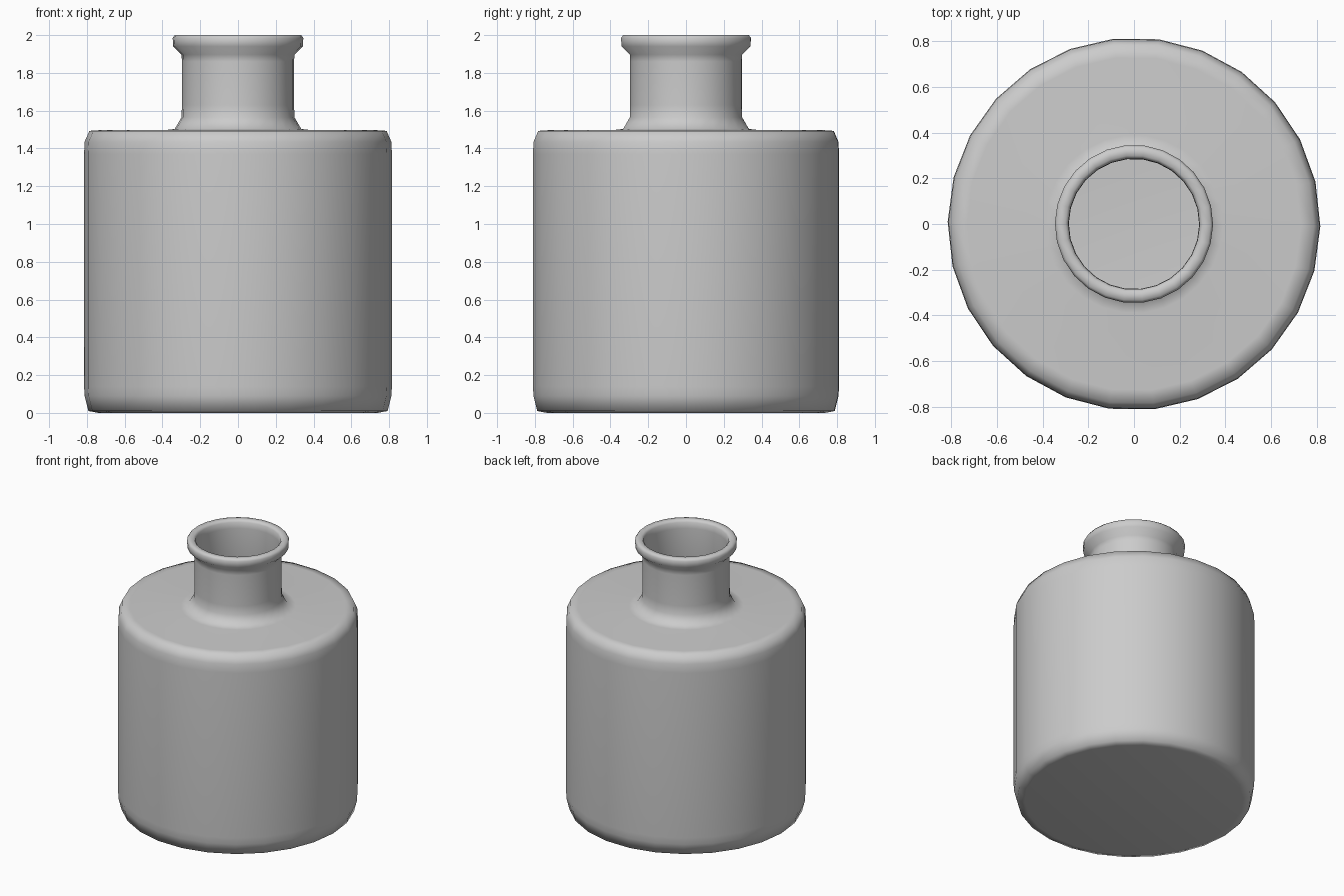
import bpy, bmesh, math

if "Cube" in bpy.data.objects:
    bpy.data.objects.remove(bpy.data.objects["Cube"])

SIDES = 26
OFFSET = math.radians(-0.7)

# Bottle profile (radius, height): outside from base to lip, then thin inner wall
outer = [(0.74, 0.0), (0.792, 0.01), (0.812, 0.09), (0.815, 0.14),
         (0.815, 1.37), (0.812, 1.435), (0.787, 1.493), (0.73, 1.497),
         (0.39, 1.497), (0.335, 1.503), (0.299, 1.565), (0.297, 1.63),
         (0.297, 1.86), (0.299, 1.897), (0.343, 1.94), (0.346, 1.985),
         (0.335, 2.0), (0.30, 2.0), (0.287, 1.985)]
inner = [(0.285, 1.94), (0.285, 1.55), (0.31, 1.485), (0.72, 1.482),
         (0.775, 1.475), (0.798, 1.42), (0.798, 0.1), (0.775, 0.03), (0.72, 0.02)]


def lathe(name, profile):
    bm = bmesh.new()
    rings = []
    for r, z in profile:
        angles = [OFFSET + 2 * math.pi * i / SIDES for i in range(SIDES)]
        rings.append([bm.verts.new((r * math.cos(a), r * math.sin(a), z)) for a in angles])
    for a, b in zip(rings, rings[1:]):
        for i in range(SIDES):
            j = (i + 1) % SIDES
            bm.faces.new((a[i], a[j], b[j], b[i]))
    # Base outside and floor inside
    bm.faces.new(rings[0][::-1])
    bm.faces.new(rings[-1])
    for f in bm.faces:
        f.smooth = True
    bmesh.ops.recalc_face_normals(bm, faces=bm.faces[:])
    mesh = bpy.data.meshes.new(name)
    bm.to_mesh(mesh)
    bm.free()
    obj = bpy.data.objects.new(name, mesh)
    bpy.context.collection.objects.link(obj)
    return obj


lathe("bottle", outer + inner)
